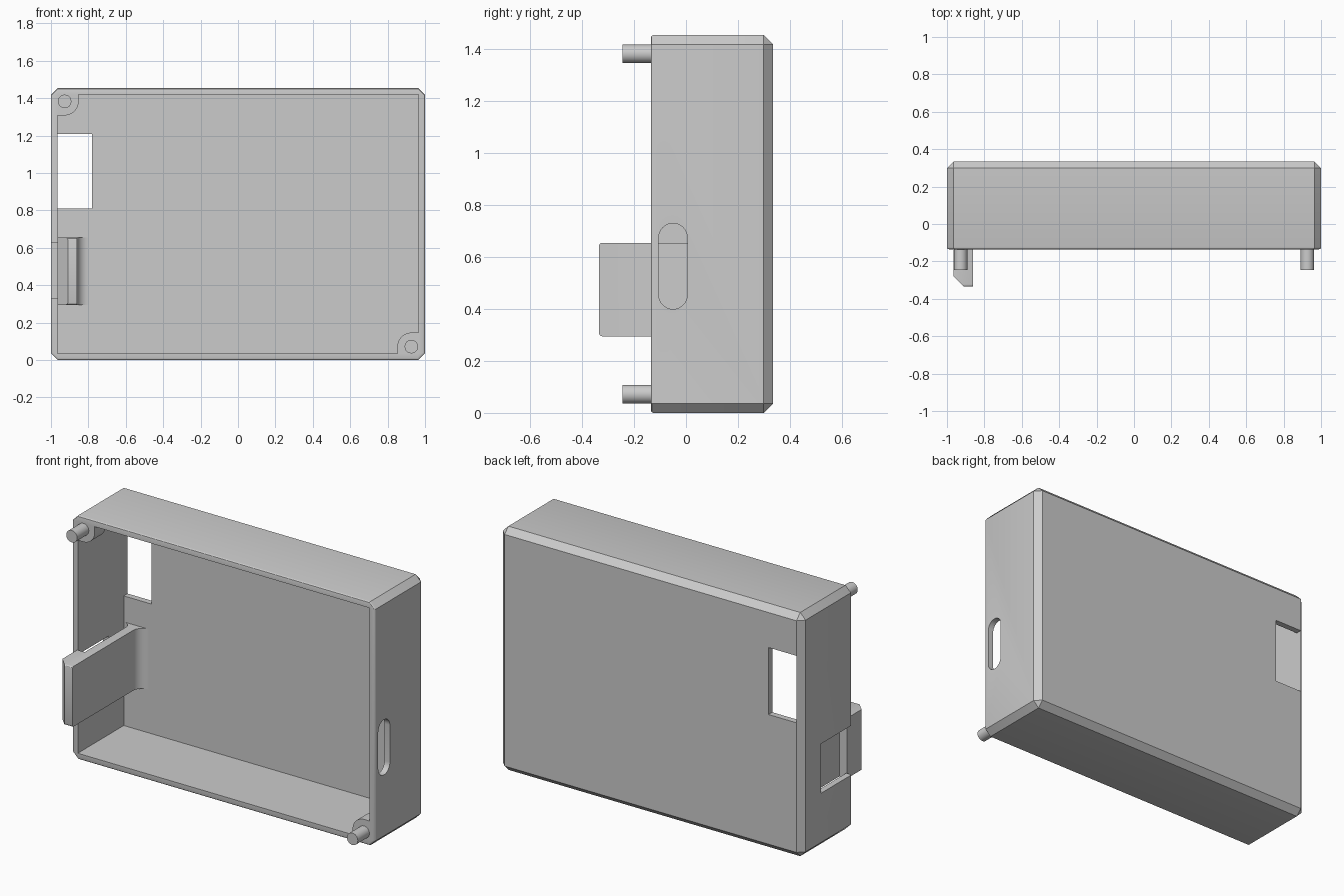
import bpy, bmesh, math

cube = bpy.data.objects.get("Cube")
if cube:
    bpy.data.objects.remove(cube, do_unlink=True)

W, H = 1.0, 1.455            # half width, height
FRONT, BACK = -0.135, 0.335  # depth range
T = 0.036                    # wall thickness and chamfer

grey = bpy.data.materials.new("grey_plastic")
grey.use_nodes = True
grey.diffuse_color = (0.6, 0.6, 0.6, 1)
grey.node_tree.nodes["Principled BSDF"].inputs["Base Color"].default_value = (0.6, 0.6, 0.6, 1)


def arc(cx, cy, r, a0, a1, n=8):
    """Points along a circular arc, angles in degrees."""
    steps = [math.radians(a0 + (a1 - a0) * i / n) for i in range(n + 1)]
    return [(cx + r * math.cos(a), cy + r * math.sin(a)) for a in steps]


def rect(a0, b0, a1, b1):
    return [(a0, b0), (a1, b0), (a1, b1), (a0, b1)]


def prism(name, outline, axis, lo, hi, edit=None):
    """Extrude an outline along an axis, then optionally edit its bmesh."""
    place = {"x": lambda a, b, d: (d, a, b),
             "y": lambda a, b, d: (a, d, b),
             "z": lambda a, b, d: (a, b, d)}[axis]
    bm = bmesh.new()
    base = bm.faces.new([bm.verts.new(place(a, b, lo)) for a, b in outline])
    top = bmesh.ops.extrude_face_region(bm, geom=[base])["geom"]
    shift = place(0, 0, hi - lo)
    bmesh.ops.translate(bm, vec=shift, verts=[v for v in top if isinstance(v, bmesh.types.BMVert)])
    bmesh.ops.recalc_face_normals(bm, faces=bm.faces)
    if edit:
        edit(bm)
    mesh = bpy.data.meshes.new(name)
    bm.to_mesh(mesh)
    bm.free()
    mesh.materials.append(grey)
    obj = bpy.data.objects.new(name, mesh)
    bpy.context.collection.objects.link(obj)
    return obj


def bevel(bm, test, width, segments=1):
    edges = [e for e in bm.edges if test(e)]
    bmesh.ops.bevel(bm, geom=edges, offset=width, segments=segments, profile=0.5, affect="EDGES")


def at_front(e):
    return all(abs(v.co.y - FRONT) < 1e-4 for v in e.verts)


def finish_shell(bm):
    # chamfer everything but the front rim, then soften the rim
    bevel(bm, lambda e: not at_front(e), T)
    bevel(bm, at_front, 0.01, 3)


def activate(obj):
    bpy.ops.object.select_all(action="DESELECT")
    obj.select_set(True)
    bpy.context.view_layer.objects.active = obj


# Shell with its openings
shell = prism("case_shell", rect(-W, 0, W, H), "y", FRONT, BACK, finish_shell)
slot = arc(-0.05, 0.675, 0.055, 0, 180, 16) + arc(-0.05, 0.455, 0.055, 180, 360, 16)
cutters = [
    prism("cavity_cutter", rect(-W + T, T, W - T, H - T), "y", -0.5, BACK - T),
    prism("window_cutter", rect(-W + T, 0.81, -0.78, 1.21), "y", 0.2, 0.5),
    prism("side_slot_cutter", slot, "x", 0.9, 1.1),
    prism("latch_notch_cutter", rect(-0.5, 0.33, 0.155, 0.625), "x", -1.1, -0.95),
]
activate(shell)
for cutter in cutters:
    cutter.hide_render = True
    mod = shell.modifiers.new(cutter.name, "BOOLEAN")
    mod.operation = "DIFFERENCE"
    mod.solver = "EXACT"
    mod.object = cutter
    bpy.ops.object.modifier_apply(modifier=mod.name)
for cutter in cutters:
    bpy.data.objects.remove(cutter, do_unlink=True)

# Corner bosses and locating pegs, on opposite corners
parts = [shell]
px, pz = -0.927, 1.383
boss = [(-W + T, H - T), (-W + T, pz - 0.075)] + arc(px, pz, 0.075, 270, 360, 12) + [(px + 0.075, H - T)]
peg = arc(px, pz, 0.036, 0, 360, 32)[:-1]
for corner, turned in (("upper", False), ("lower", True)):
    for kind, outline, lo, hi in (("boss", boss, FRONT, -0.035), ("peg", peg, -0.245, -0.1)):
        pts = [(-x, H - z) for x, z in outline] if turned else outline
        parts.append(prism(f"{corner}_{kind}", pts, "y", lo, hi))

# Spring latch: filleted foot on the back wall, hooked tip in front
foot = BACK - T
inner, outer, hook = -0.86, -0.915, -0.964
latch = (arc(inner + 0.06, foot - 0.06, 0.06, 90, 180)
         + [(inner, -0.335), (-0.91, -0.335), (hook, -0.28), (hook, -0.14), (outer, -0.14)]
         + arc(hook, foot - 0.049, 0.049, 0, 90))


def round_tip(bm):
    bevel(bm, lambda e: all(v.co.y < -0.33 for v in e.verts)
          and abs(e.verts[0].co.z - e.verts[1].co.z) < 1e-4, 0.012, 3)


parts.append(prism("spring_latch", latch, "z", 0.295, 0.655, round_tip))

# Smooth curved surfaces while keeping edges crisp
for obj in parts:
    activate(obj)
    bpy.ops.object.shade_smooth_by_angle(angle=math.radians(30))
